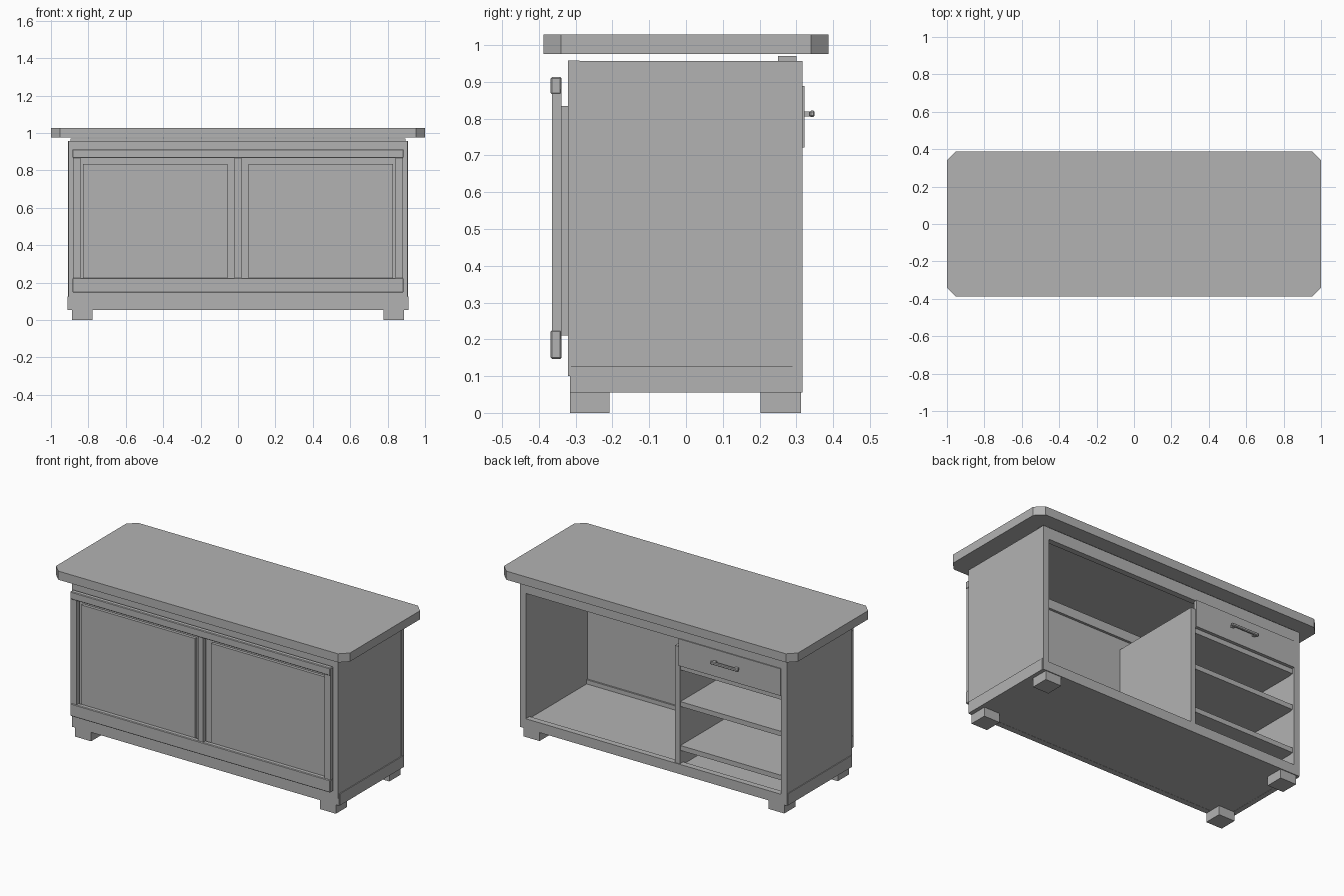
import bpy, bmesh

if "Cube" in bpy.data.objects:
    bpy.data.objects.remove(bpy.data.objects["Cube"])

grey = bpy.data.materials.new("plain grey")
grey.diffuse_color = (0.45, 0.45, 0.45, 1)
grey.use_nodes = True
grey.node_tree.nodes["Principled BSDF"].inputs["Base Color"].default_value = grey.diffuse_color


def finish(name, bm):
    bmesh.ops.recalc_face_normals(bm, faces=bm.faces)
    me = bpy.data.meshes.new(name)
    bm.to_mesh(me)
    bm.free()
    me.materials.append(grey)
    ob = bpy.data.objects.new(name, me)
    bpy.context.collection.objects.link(ob)
    return ob


def box(name, x, y, z, bevel=0):
    """Box from three (min, max) ranges."""
    bm = bmesh.new()
    bmesh.ops.create_cube(bm, size=1)
    for v in bm.verts:
        v.co = [r[0] + (c + 0.5) * (r[1] - r[0]) for r, c in zip((x, y, z), v.co)]
    ob = finish(name, bm)
    if bevel:
        m = ob.modifiers.new("edge", 'BEVEL')
        m.width, m.segments = bevel, 1
    return ob


def both_sides(name, x, y, z, bevel=0):
    box(name + "_right", x, y, z, bevel)
    box(name + "_left", (-x[1], -x[0]), y, z, bevel)


# Countertop with clipped corners
bm = bmesh.new()
hx, hy, c = 1.0, 0.388, 0.048
outline = [(hx, -hy + c), (hx, hy - c), (hx - c, hy), (-hx + c, hy),
           (-hx, hy - c), (-hx, -hy + c), (-hx + c, -hy), (hx - c, -hy)]
face = bm.faces.new([bm.verts.new((px, py, 0.975)) for px, py in outline])
ext = bmesh.ops.extrude_face_region(bm, geom=[face])
bmesh.ops.translate(bm, vec=(0, 0, 0.053),
                    verts=[g for g in ext["geom"] if isinstance(g, bmesh.types.BMVert)])
finish("countertop", bm)

# Carcass
both_sides("side_panel", (0.872, 0.906), (-0.316, 0.314), (0.06, 0.957))
both_sides("side_skirting", (0.88, 0.911), (-0.312, 0.31), (0.055, 0.126))
box("front_wall", (-0.905, 0.905), (-0.321, -0.29), (0.10, 0.958))
box("front_base", (-0.908, 0.908), (-0.316, -0.28), (0.055, 0.126))
box("floor_panel", (-0.88, 0.88), (-0.30, 0.30), (0.056, 0.10))
box("front_top_rail", (-0.872, 0.872), (-0.29, -0.275), (0.90, 0.957))

# Frame around the open back
both_sides("back_post", (0.868, 0.908), (0.29, 0.317), (0.10, 0.957))
box("back_base", (-0.908, 0.908), (0.28, 0.317), (0.055, 0.115))
box("back_top_rail", (-0.868, 0.868), (0.28, 0.316), (0.885, 0.957))
box("top_support", (-0.895, 0.895), (0.25, 0.30), (0.945, 0.97))

# Feet
for y in ((-0.316, -0.208), (0.203, 0.312)):
    both_sides("foot_" + ("front" if y[0] < 0 else "back"), (0.778, 0.887), y, (0, 0.058))

# Front face frame and recessed door panels
box("frame_top_rail", (-0.885, 0.885), (-0.368, -0.338), (0.866, 0.913), 0.004)
box("frame_bottom_rail", (-0.885, 0.885), (-0.368, -0.338), (0.147, 0.225), 0.004)
both_sides("frame_stile", (0.843, 0.883), (-0.364, -0.338), (0.20, 0.88))
box("frame_centre_stile", (-0.018, 0.018), (-0.364, -0.338), (0.20, 0.88))
both_sides("door_panel", (0.055, 0.828), (-0.339, -0.32), (0.21, 0.834))

# Divider and shelves
box("divider", (-0.176, -0.144), (-0.29, 0.312), (0.10, 0.835))
for name, z in (("lower_shelf", 0.21), ("upper_shelf", 0.48), ("drawer_shelf", 0.705)):
    box(name, (-0.872, -0.176), (-0.29, 0.305), (z - 0.015, z + 0.015))

# Drawer front and handle
box("drawer_front", (-0.868, -0.174), (0.298, 0.322), (0.722, 0.888))
for i, x in enumerate((-0.575, -0.425)):
    box(f"handle_mount_{i + 1}", (x - 0.01, x + 0.01), (0.32, 0.342), (0.806, 0.82))
box("handle_bar", (-0.595, -0.405), (0.336, 0.35), (0.804, 0.822), 0.004)
